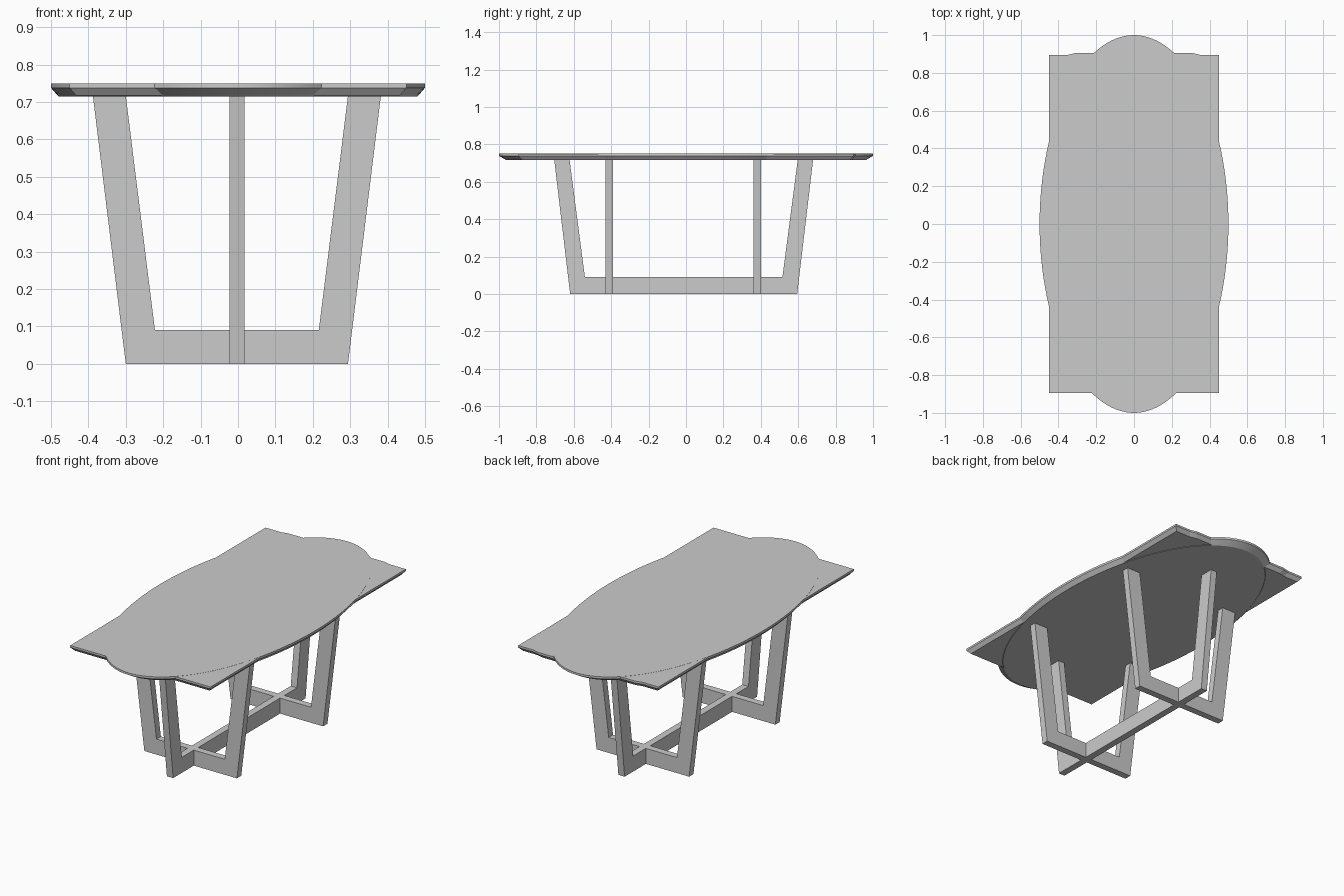
import bpy, bmesh, math

if "Cube" in bpy.data.objects:
    bpy.data.objects.remove(bpy.data.objects["Cube"])


def make_object(name, bm):
    bmesh.ops.recalc_face_normals(bm, faces=bm.faces)
    mesh = bpy.data.meshes.new(name)
    bm.to_mesh(mesh)
    bm.free()
    obj = bpy.data.objects.new(name, mesh)
    bpy.context.collection.objects.link(obj)
    return obj


def slab(name, outline, rings):
    """Stack scaled copies of an outline; rings = (scale x, scale y, z)."""
    bm = bmesh.new()
    loops = [[bm.verts.new((x * sx, y * sy, z)) for x, y in outline]
             for sx, sy, z in rings]
    n = len(outline)
    for a, b in zip(loops, loops[1:]):
        for i in range(n):
            j = (i + 1) % n
            bm.faces.new((a[i], a[j], b[j], b[i]))
    bm.faces.new(loops[0][::-1])
    bm.faces.new(loops[-1])
    return make_object(name, bm)


def leg_frame(name, half, centre, offset, along_y=False):
    """Open-topped splayed frame, half = half lengths of the profile corners."""
    bottom, top, inner_top, inner_bottom = half
    right = [(bottom, 0), (top, TOP_Z), (inner_top, TOP_Z), (inner_bottom, 0.09)]
    profile = right + [(-u, z) for u, z in reversed(right)]
    bm = bmesh.new()
    sides = []
    for t in (-0.02, 0.02):
        pts = [(u + centre, t + offset, z) for u, z in profile]
        if along_y:
            pts = [(y, x, z) for x, y, z in pts]
        sides.append([bm.verts.new(p) for p in pts])
    a, b = sides
    for i in range(8):
        j = (i + 1) % 8
        bm.faces.new((a[i], a[j], b[j], b[i]))
    # each side: two posts and the floor rail
    for s in sides:
        for q in ((0, 1, 2, 3), (4, 5, 6, 7), (0, 3, 4, 7)):
            bm.faces.new([s[i] for i in q])
    return make_object(name, bm)


TOP_Z = 0.717

# Oval tabletop with an undercut edge
oval = [(0.5 * math.cos(math.tau * i / 128), math.sin(math.tau * i / 128))
        for i in range(128)]
top = slab("oval_tabletop", oval,
           [(0.96, 0.96, 0.715), (1, 1, 0.738), (1, 1, 0.75)])
bpy.context.view_layer.objects.active = top
top.select_set(True)
bpy.ops.object.shade_smooth_by_angle(angle=math.radians(20))

# Rectangular board set into the oval, slightly stepped at the back
board = [(-0.45, -0.895), (0.45, -0.895), (0.45, 0.895), (0.35, 0.895),
         (0.31, 0.905), (-0.31, 0.905), (-0.35, 0.895), (-0.45, 0.895)]
slab("rectangular_board", board,
     [(0.96, 0.98, 0.717), (1, 1, 0.738), (1, 1, 0.7493)])

# Two cross frames and one long frame
for name, y in (("front_leg_frame", -0.41), ("back_leg_frame", 0.38)):
    leg_frame(name, (0.297, 0.385, 0.297, 0.219), -0.003, y)
leg_frame("long_leg_frame", (0.607, 0.692, 0.61, 0.528), -0.0125, -0.0025, True)
